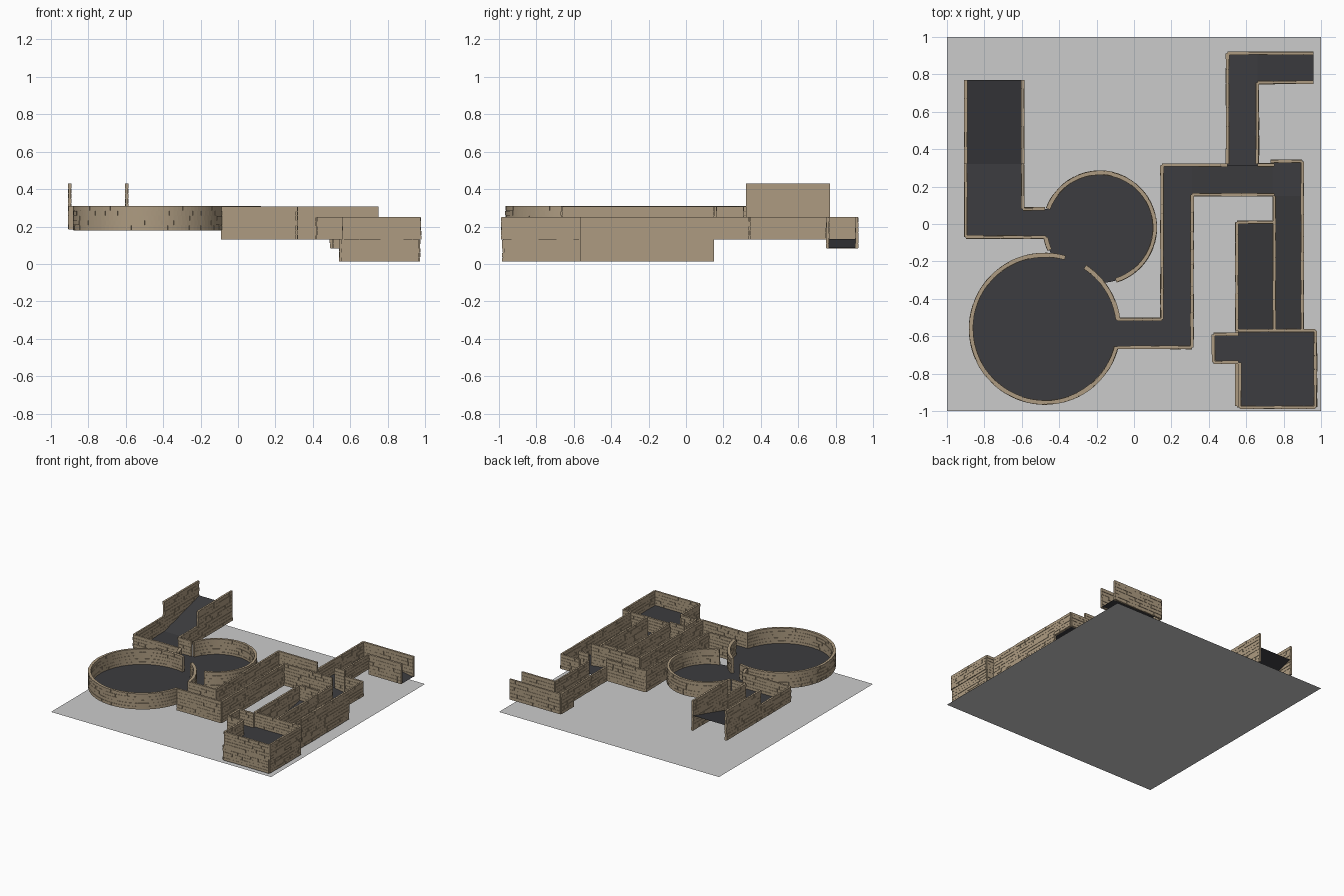
import bpy, bmesh, math, random

if "Cube" in bpy.data.objects:
    bpy.data.objects.remove(bpy.data.objects["Cube"])
random.seed(4)

def material(name, rgb):
    m = bpy.data.materials.new(name)
    m.diffuse_color = (*rgb, 1)
    m.use_nodes = True
    m.node_tree.nodes["Principled BSDF"].inputs["Base Color"].default_value = m.diffuse_color
    return m

STONE = material("sandstone", (0.42, 0.33, 0.22))
DARK = material("dark_floor", (0.045, 0.045, 0.05))

def finish(bm, name, mat=None):
    me = bpy.data.meshes.new(name)
    bm.normal_update()
    bm.to_mesh(me)
    bm.free()
    ob = bpy.data.objects.new(name, me)
    bpy.context.collection.objects.link(ob)
    if mat:
        me.materials.append(mat)
    return ob

def block(bm, path, s0, s1, z0, z1, inner, outer, n):
    """Solid strip along a path, between two side offsets."""
    rings = []
    for i in range(n + 1):
        x, y, nx, ny = path(s0 + (s1 - s0) * i / n)
        rings.append([bm.verts.new((x + nx * d, y + ny * d, z))
                      for d, z in ((inner, z0), (outer, z0), (outer, z1), (inner, z1))])
    for a, b in zip(rings, rings[1:]):
        for k in range(4):
            j = (k + 1) % 4
            bm.faces.new((a[k], b[k], b[j], a[j]))
    bm.faces.new(rings[0])
    bm.faces.new(rings[-1][::-1])

def masonry(bm, path, length, z0, z1, half, step):
    """Core slab faced with irregular courses of stones."""
    block(bm, path, 0, length, z0, z1, -half, half, max(1, math.ceil(length / step)))
    rows = max(2, round((z1 - z0) / 0.026))
    h = (z1 - z0) / rows
    for r in range(rows):
        s = 0.0
        while s < length - 0.01:
            e = min(length, s + random.uniform(0.04, 0.12))
            if length - e < 0.03:
                e = length
            j, k = random.uniform(0.0005, 0.004), random.uniform(0.0005, 0.004)
            block(bm, path, s + 0.001, e - 0.001, z0 + r * h + 0.001, z0 + (r + 1) * h - 0.001,
                  -half - j, half + k, max(1, math.ceil((e - s) / step)))
            s = e

def walls(name, z0, z1, *lines):
    """Each line is a run of (x, y) points along wall centres."""
    bm = bmesh.new()
    for pts in lines:
        for (ax, ay), (bx, by) in zip(pts, pts[1:]):
            L = math.hypot(bx - ax, by - ay)
            ux, uy = (bx - ax) / L, (by - ay) / L
            masonry(bm, lambda s: (ax + ux * s, ay + uy * s, -uy, ux), L, z0, z1, 0.006, 9)
    bmesh.ops.recalc_face_normals(bm, faces=bm.faces)
    return finish(bm, name, STONE)

def ring_wall(name, cx, cy, r, z0, z1, *arcs):
    bm = bmesh.new()
    for a, b in arcs:
        a, b = math.radians(a), math.radians(b)
        def path(s):
            c, q = math.cos(a + s / r), math.sin(a + s / r)
            return cx + r * c, cy + r * q, c, q
        masonry(bm, path, (b - a) * r, z0, z1, 0.009, 0.03)
    bmesh.ops.recalc_face_normals(bm, faces=bm.faces)
    return finish(bm, name, STONE)

def floor(name, *quads):
    """Each quad: x0, x1, y0, y1, slope axis, height at low end, height at high end."""
    bm = bmesh.new()
    for x0, x1, y0, y1, axis, za, zb in quads:
        vs = []
        for x, y in ((x0, y0), (x1, y0), (x1, y1), (x0, y1)):
            high = (x == x1) if axis == 'x' else (y == y1)
            vs.append(bm.verts.new((x, y, zb if high else za)))
        bm.faces.new(vs)
    return finish(bm, name, DARK)

def disc(name, cx, cy, r, z):
    bm = bmesh.new()
    bmesh.ops.create_circle(bm, cap_ends=True, segments=64, radius=r)
    bmesh.ops.translate(bm, verts=bm.verts, vec=(cx, cy, z))
    return finish(bm, name, DARK)

# base plate
bm = bmesh.new()
bmesh.ops.create_grid(bm, x_segments=1, y_segments=1, size=1)
finish(bm, "ground_plate")

# entrance ramp and first chamber on the left
walls("entrance_ramp_walls", 0.185, 0.43, [(-.9, .32), (-.9, .77)], [(-.595, .32), (-.595, .77)])
walls("left_chamber_walls", 0.185, 0.31,
      [(-.9, .32), (-.9, -.07), (-.47, -.07)], [(-.595, .32), (-.595, .08), (-.475, .08)])
floor("left_floors", (-.9, -.595, .32, .77, 'y', .187, .31),
      (-.9, -.595, -.07, .32, 'y', .187, .187), (-.595, -.46, -.07, .08, 'y', .187, .187))

# two round chambers, open to each other and to the passages
disc("small_round_floor", -.183, -.02, .295, .187)
disc("large_round_floor", -.477, -.56, .395, .184)
ring_wall("small_round_wall", -.183, -.02, .294, .18, .31, (-73, 160), (190, 204))
ring_wall("large_round_wall", -.477, -.56, .394, .18, .31, (7, 57), (74, 346))

# middle passage, gently falling
walls("middle_passage_walls", 0.13, 0.308,
      [(-.09, -.66), (.31, -.66), (.31, .157), (.75, .157)],
      [(-.09, -.51), (.15, -.51), (.15, .315), (.5, .315)], [(.66, .315), (.75, .315)])
floor("middle_passage_floor", (-.12, .31, -.66, -.51, 'x', .186, .186),
      (.15, .31, -.51, .157, 'y', .186, .186), (.15, .31, .157, .315, 'x', .186, .186),
      (.31, .75, .157, .315, 'x', .186, .13))

# north passage with a falling exit
walls("north_passage_walls", 0.13, 0.25, [(.5, .32), (.5, .75)], [(.66, .32), (.66, .757)])
walls("exit_ramp_walls", 0.083, 0.25, [(.5, .75), (.5, .913), (.96, .913)], [(.66, .757), (.96, .757)])
floor("north_floor", (.5, .66, .315, .913, 'y', .132, .132), (.66, .96, .757, .913, 'x', .132, .085))

# landing and east ramp down to the lower chamber
walls("landing_walls", 0.13, 0.25, [(.73, .335), (.9, .335), (.9, .15)])
floor("landing_floor", (.74, .9, .15, .335, 'y', .132, .132))
walls("east_ramp_walls", 0.012, 0.25, [(.9, .15), (.9, -.57)], [(.75, .15), (.75, -.57)])
floor("east_ramp_floor", (.75, .9, -.57, .15, 'y', .014, .132))

# inner ramp beside it
walls("inner_ramp_walls", 0.012, 0.25, [(.55, -.57), (.55, .01)])
walls("inner_ramp_end", 0.13, 0.25, [(.55, .01), (.745, .01)])
floor("inner_ramp_floor", (.55, .75, -.57, .01, 'y', .014, .132))

# lower chamber
walls("lower_chamber_walls", 0.012, 0.13, [(.55, -.57), (.55, -.973), (.965, -.973), (.965, -.57), (.9, -.57)])
floor("lower_chamber_floor", (.55, .965, -.973, -.57, 'y', .014, .014))

# upper chamber with a small side alcove
walls("upper_chamber_walls", 0.13, 0.25,
      [(.565, -.74), (.565, -.98), (.97, -.98), (.97, -.57), (.555, -.57)],
      [(.56, -.59), (.425, -.59), (.425, -.74), (.56, -.74)])
floor("upper_chamber_floor", (.56, .97, -.98, -.57, 'y', .133, .133),
      (.425, .56, -.74, -.59, 'y', .133, .133))
